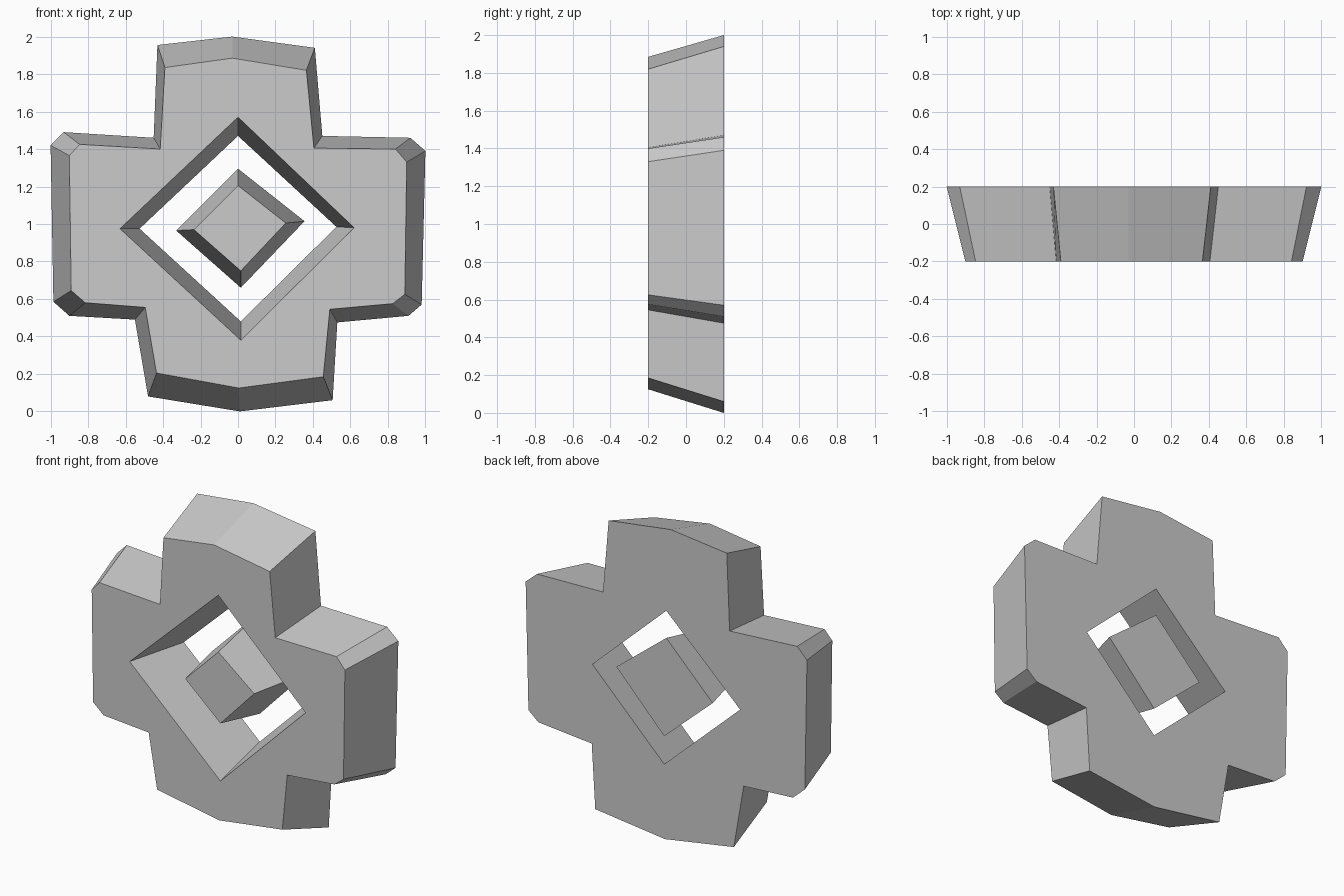
import bpy
import bmesh

default_cube = bpy.data.objects.get("Cube")
if default_cube:
    bpy.data.objects.remove(default_cube, do_unlink=True)

FRONT_Y, BACK_Y = -0.2, 0.2

grey = bpy.data.materials.new("plain grey")
grey.use_nodes = True
colour = (0.6, 0.6, 0.6, 1.0)
grey.diffuse_color = colour
grey.node_tree.nodes["Principled BSDF"].inputs["Base Color"].default_value = colour


def add_loop(bm, profile, y):
    """Closed ring of edges from (x, z) points at depth y."""
    verts = [bm.verts.new((x, y, z)) for x, z in profile]
    edges = [bm.edges.new((a, b)) for a, b in zip(verts, verts[1:] + verts[:1])]
    return verts, edges


def tapered_plate(name, loops):
    """Solid between front and back profiles; loops after the first are holes."""
    bm = bmesh.new()
    front_edges, back_edges = [], []
    for front, back in loops:
        front_verts, edges = add_loop(bm, front, FRONT_Y)
        front_edges += edges
        back_verts, edges = add_loop(bm, back, BACK_Y)
        back_edges += edges
        # Sloping side walls
        for i in range(len(front_verts)):
            bm.faces.new((front_verts[i - 1], front_verts[i],
                          back_verts[i], back_verts[i - 1]))
    # Flat front and back caps, with any holes left open
    for cap, direction in ((front_edges, -1), (back_edges, 1)):
        bmesh.ops.triangle_fill(bm, edges=cap, use_beauty=True,
                                use_dissolve=False, normal=(0, direction, 0))
    bmesh.ops.recalc_face_normals(bm, faces=bm.faces[:])
    mesh = bpy.data.meshes.new(name)
    bm.to_mesh(mesh)
    bm.free()
    mesh.materials.append(grey)
    obj = bpy.data.objects.new(name, mesh)
    bpy.context.collection.objects.link(obj)
    return obj


# Cross outline, clockwise from the top peak, as (x, z)
cross_back = [
    (-.03, 2), (.41, 1.94), (.45, 1.47), (.92, 1.46), (1, 1.39), (.98, .57),
    (.91, .51), (.53, .475), (.505, .06), (.01, 0), (-.48, .08), (-.55, .49),
    (-.9, .51), (-.985, .585), (-1, 1.42), (-.93, 1.49), (-.45, 1.46), (-.43, 1.955)]
cross_front = [
    (-.03, 1.885), (.365, 1.82), (.405, 1.405), (.84, 1.4), (.9, 1.33), (.89, .625),
    (.825, .575), (.49, .545), (.455, .185), (.005, .125), (-.435, .205), (-.495, .555),
    (-.815, .58), (-.89, .645), (-.9, 1.365), (-.845, 1.425), (-.415, 1.4), (-.39, 1.835)]

# Diamond window, narrowing towards the back
window_front = [(0, 1.57), (.62, .98), (.015, .38), (-.63, .975)]
window_back = [(0, 1.47), (.525, .985), (.015, .48), (-.525, .975)]

# Separate diamond core, widening towards the back
core_front = [(0, 1.205), (.255, 1.005), (.015, .75), (-.235, .97)]
core_back = [(0, 1.295), (.355, 1.015), (.015, .66), (-.33, .965)]

tapered_plate("cross_plate", [(cross_front, cross_back), (window_front, window_back)])
tapered_plate("diamond_core", [(core_front, core_back)])
